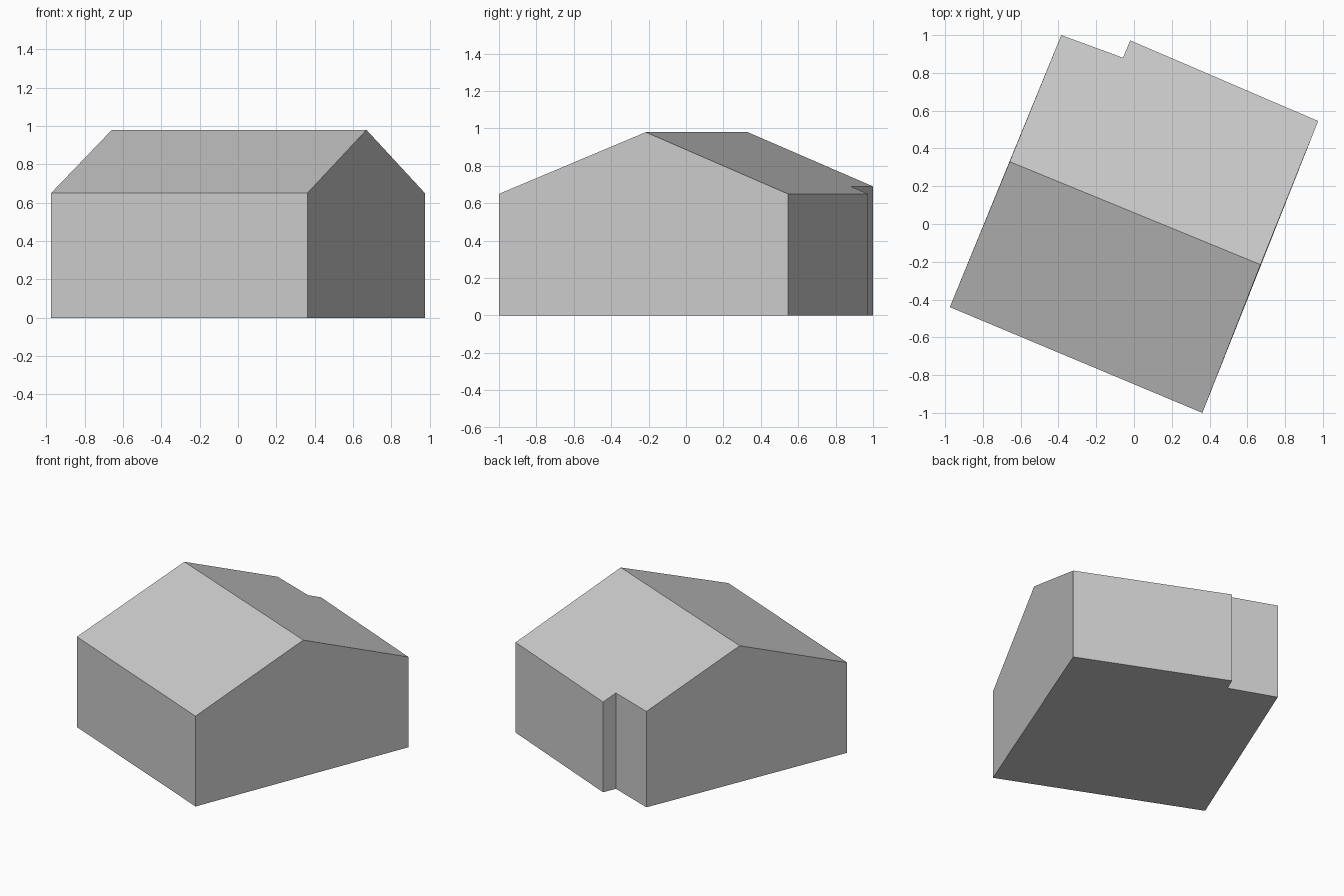
import bpy
import bmesh

cube = bpy.data.objects.get("Cube")
if cube:
    bpy.data.objects.remove(cube, do_unlink=True)

# Single plain grey for the whole building
grey = bpy.data.materials.new("plain grey")
grey.use_nodes = True
colour = (0.6, 0.6, 0.6, 1)
grey.diffuse_color = colour
grey.node_tree.nodes["Principled BSDF"].inputs["Base Color"].default_value = colour

EAVE, STEP_EAVE, RIDGE = 0.65, 0.69, 0.98

# Footprint corners, counter-clockwise: x, y, wall height
footprint = [
    (-0.975, -0.44, EAVE),
    (0.362, -1.0, EAVE),
    (0.975, 0.545, EAVE),
    (-0.02, 0.972, EAVE),
    (-0.058, 0.88, STEP_EAVE),
    (-0.385, 1.0, STEP_EAVE),
]

bm = bmesh.new()
base = [bm.verts.new((x, y, 0)) for x, y, h in footprint]
eave = [bm.verts.new((x, y, h)) for x, y, h in footprint]
ridge_left = bm.verts.new((0.67, -0.215, RIDGE))
ridge_right = bm.verts.new((-0.658, 0.33, RIDGE))

# Walls; the two gable walls rise to the ridge ends
gable_tips = {1: ridge_left, 5: ridge_right}
for i in range(len(base)):
    j = (i + 1) % len(base)
    wall = [base[i], base[j], eave[j]]
    if i in gable_tips:
        wall.append(gable_tips[i])
    bm.faces.new(wall + [eave[i]])

# Floor, front roof slope and stepped back roof slope
bm.faces.new(base[::-1])
bm.faces.new([eave[0], eave[1], ridge_left, ridge_right])
bm.faces.new([ridge_right, ridge_left] + eave[2:])
bmesh.ops.recalc_face_normals(bm, faces=bm.faces)

mesh = bpy.data.meshes.new("gabled_house")
bm.to_mesh(mesh)
bm.free()
mesh.materials.append(grey)
house = bpy.data.objects.new("gabled_house", mesh)
bpy.context.collection.objects.link(house)
